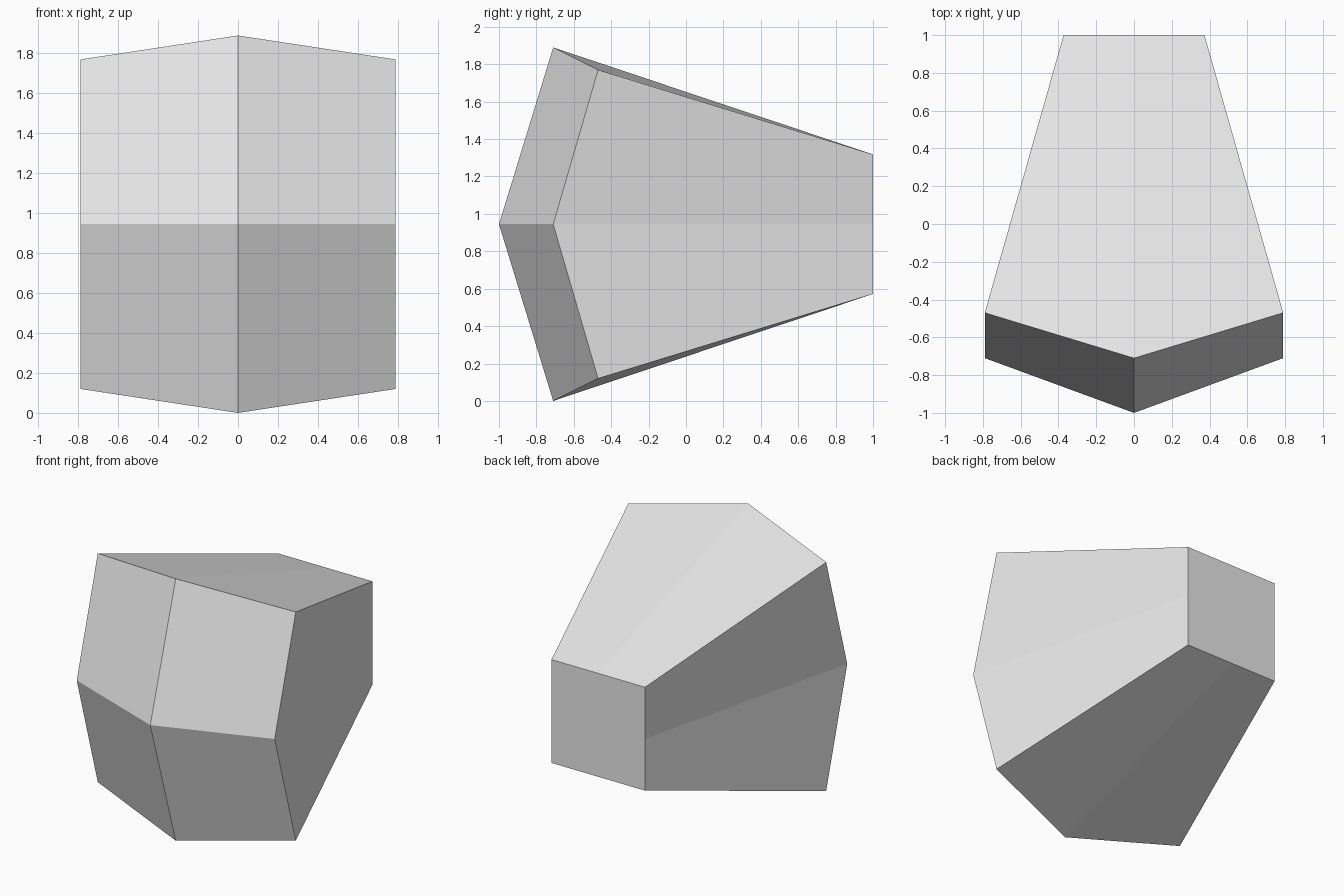
import bpy
import bmesh

# Remove the default cube only
cube = bpy.data.objects.get("Cube")
if cube:
    bpy.data.objects.remove(cube, do_unlink=True)

# Single plain colour
grey = bpy.data.materials.new("light_grey")
grey.use_nodes = True
colour = (0.8, 0.8, 0.8, 1)
grey.diffuse_color = colour
grey.node_tree.nodes["Principled BSDF"].inputs["Base Color"].default_value = colour

MID_Z = 0.945
CORNER_DROP = 0.12   # front corners sit lower than the ridge
STEPS = (-1, 0, 1)


def front_point(i, k):
    """Point of the bulging front, on a 3 x 3 grid."""
    y = -1 + 0.29 * abs(i) + 0.29 * abs(k) - 0.05 * abs(i * k)
    return (0.79 * i, y, MID_Z + k * (0.945 - CORNER_DROP * abs(i)))


def back_point(i, k):
    """Point of the small flat back, on a 3 x 3 grid."""
    return (0.373 * i, 1, MID_Z + 0.373 * k)


bm = bmesh.new()
front = {(i, k): bm.verts.new(front_point(i, k)) for i in STEPS for k in STEPS}
back = {(i, k): bm.verts.new(back_point(i, k)) for i in STEPS for k in STEPS}

# Front and back panels
for grid in (front, back):
    for i in (-1, 0):
        for k in (-1, 0):
            bm.faces.new([grid[i, k], grid[i + 1, k],
                          grid[i + 1, k + 1], grid[i, k + 1]])

# Tapering walls joining the two rims
rim = [(-1, -1), (0, -1), (1, -1), (1, 0), (1, 1), (0, 1), (-1, 1), (-1, 0)]
for a, b in zip(rim, rim[1:] + rim[:1]):
    bm.faces.new([front[a], back[a], back[b], front[b]])

bmesh.ops.recalc_face_normals(bm, faces=bm.faces[:])
mesh = bpy.data.meshes.new("faceted_block")
bm.to_mesh(mesh)
bm.free()
mesh.materials.append(grey)
block = bpy.data.objects.new("faceted_block", mesh)
bpy.context.collection.objects.link(block)
